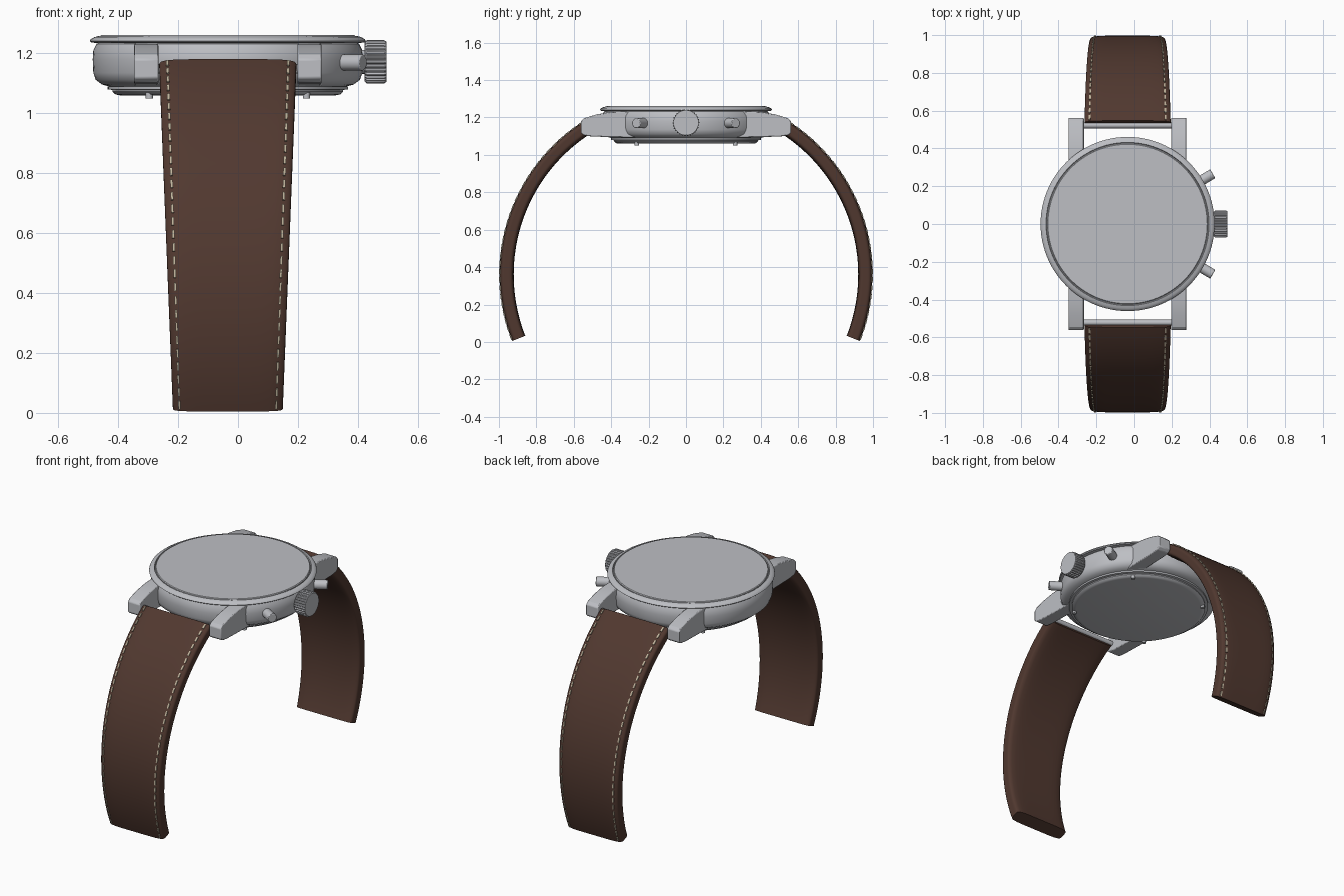
import bpy, bmesh, math
from mathutils import Matrix, Vector

if "Cube" in bpy.data.objects:
    bpy.data.objects.remove(bpy.data.objects["Cube"], do_unlink=True)

CX = -0.034                      # case axis in x
STRAP_Y, STRAP_Z = 0.024, 0.36   # centre of the strap arc
STRAP_R, HALF_T = 0.935, 0.038
A_START, A_END = math.radians(57.5), math.radians(-21.4)


def material(name, rgb, metallic=0.0, rough=0.5):
    m = bpy.data.materials.new(name)
    m.use_nodes = True
    m.diffuse_color = (*rgb, 1)
    bsdf = m.node_tree.nodes["Principled BSDF"]
    bsdf.inputs["Base Color"].default_value = (*rgb, 1)
    bsdf.inputs["Metallic"].default_value = metallic
    bsdf.inputs["Roughness"].default_value = rough
    return m


STEEL = material("steel", (0.51, 0.52, 0.55))
LEATHER = material("brown leather", (0.082, 0.040, 0.029))
THREAD = material("tan thread", (0.52, 0.45, 0.33))


def finish(name, bm, mat, bevel=0.0, angle=35):
    bmesh.ops.recalc_face_normals(bm, faces=bm.faces[:])
    me = bpy.data.meshes.new(name)
    bm.to_mesh(me)
    bm.free()
    ob = bpy.data.objects.new(name, me)
    bpy.context.collection.objects.link(ob)
    me.materials.append(mat)
    if bevel:
        mod = ob.modifiers.new("soft edges", 'BEVEL')
        mod.width, mod.segments = bevel, 2
    bpy.ops.object.select_all(action='DESELECT')
    ob.select_set(True)
    bpy.context.view_layer.objects.active = ob
    bpy.ops.object.shade_smooth_by_angle(angle=math.radians(angle))
    return ob


def loft(bm, rings):
    """Skin a list of closed point rings and cap both ends."""
    vs = [[bm.verts.new(p) for p in ring] for ring in rings]
    n = len(vs[0])
    for a, b in zip(vs, vs[1:]):
        for i in range(n):
            bm.faces.new((a[i], a[(i + 1) % n], b[(i + 1) % n], b[i]))
    bm.faces.new(vs[0])
    bm.faces.new(vs[-1])


def lathe(name, profile, mat=STEEL, sides=96):
    bm = bmesh.new()
    turn = [math.tau * i / sides for i in range(sides)]
    loft(bm, [[(CX + r * math.cos(t), r * math.sin(t), z) for t in turn]
              for r, z in profile])
    return finish(name, bm, mat)


def rod(name, start, end, radius, mat=STEEL, sides=32, bevel=0.004):
    a, b = Vector(start), Vector(end)
    bm = bmesh.new()
    rot = (b - a).to_track_quat('Z', 'Y').to_matrix().to_4x4()
    bmesh.ops.create_cone(bm, cap_ends=True, segments=sides, radius1=radius,
                          radius2=radius, depth=(b - a).length,
                          matrix=Matrix.Translation((a + b) / 2) @ rot)
    return finish(name, bm, mat, bevel)


# Case, bezel, crystal and back
lathe("case", [(0.39, 1.088), (0.42, 1.096), (0.441, 1.112), (0.449, 1.135),
               (0.451, 1.18), (0.449, 1.21), (0.438, 1.232), (0.42, 1.24)])
lathe("bezel", [(0.42, 1.234), (0.455, 1.236), (0.461, 1.241), (0.458, 1.247),
                (0.446, 1.254), (0.432, 1.258), (0.429, 1.25)])
lathe("crystal", [(0.426, 1.245), (0.426, 1.258), (0.422, 1.262)])
lathe("back_plate", [(0.38, 1.092), (0.401, 1.09), (0.401, 1.08),
                     (0.385, 1.078), (0.385, 1.072), (0.375, 1.063), (0.36, 1.06)])

# Back screws
for i in range(4):
    t = math.radians(45 + 90 * i)
    x, y = CX + 0.371 * math.cos(t), 0.371 * math.sin(t)
    rod(f"back_screw_{i + 1}", (x, y, 1.075), (x, y, 1.05), 0.012,
        sides=16, bevel=0)

# Lugs: one side profile extruded across, mirrored to four corners
LUG = [(0.25, 1.092), (0.50, 1.098), (0.545, 1.104), (0.562, 1.118),
       (0.562, 1.18), (0.545, 1.196), (0.48, 1.216), (0.40, 1.23), (0.25, 1.236)]
for sx, side in ((1, "left"), (-1, "right")):
    for sy, end in ((-1, "front"), (1, "back")):
        bm = bmesh.new()
        loft(bm, [[(CX + sx * w, sy * y, z) for y, z in LUG]
                  for w in (0.232, 0.313)])
        finish(f"lug_{end}_{side}", bm, STEEL, 0.005, 25)

# Crown: ribbed wheel on a short stem
rod("crown_stem", (0.36, 0, 1.172), (0.44, 0, 1.172), 0.04)
RIBS = 30
bm = bmesh.new()
rings = []
for x, scale, depth in ((0.422, 0.90, 0), (0.43, 1, 1), (0.488, 1, 1), (0.496, 0.93, 0)):
    ring = []
    for i in range(RIBS * 4):
        r = 0.072 * scale - (0.006 * depth if i % 4 > 1 else 0)
        t = math.tau * i / (RIBS * 4)
        ring.append((x, r * math.cos(t), 1.172 + r * math.sin(t)))
    rings.append(ring)
loft(bm, rings)
finish("crown", bm, STEEL, angle=25)

# Push buttons either side of the crown
for sy, end in ((-1, "front"), (1, "back")):
    d = Vector((math.cos(math.radians(30.5)), sy * math.sin(math.radians(30.5)), 0))
    base = Vector((CX, 0, 1.17))
    rod(f"push_button_{end}", base + d * 0.42, base + d * 0.524, 0.027)


# Straps: rounded section swept along an arc, tapering with height
def half_width(z):
    return 0.183 + 0.047 * z / 1.18


def strap_point(sy, angle, u, lift):
    r = STRAP_R + lift
    z = STRAP_Z + r * math.sin(angle)
    return Vector((CX + u * half_width(z), sy * (STRAP_Y + r * math.cos(angle)), z))


def section(count=48, power=6):
    pts = []
    for i in range(count):
        c, s = math.cos(math.tau * i / count), math.sin(math.tau * i / count)
        k = (abs(c) ** power + abs(s) ** power) ** (-1 / power)
        pts.append((c * k, s * k * HALF_T))
    return pts


STEPS, STITCHES, STITCH_U = 40, 30, 0.88
STITCH_LIFT = HALF_T * (1 - STITCH_U ** 6) ** (1 / 6)
for sy, end in ((-1, "front"), (1, "back")):
    bm = bmesh.new()
    loft(bm, [[strap_point(sy, A_START + (A_END - A_START) * i / STEPS, u, h)
               for u, h in section()] for i in range(STEPS + 1)])
    finish(f"strap_{end}", bm, LEATHER, angle=45)

    # Spring bar at the lug end
    p = strap_point(sy, A_START, 0, 0)
    rod(f"spring_bar_{end}", (CX - 0.25, p.y - sy * 0.004, p.z),
        (CX + 0.25, p.y - sy * 0.004, p.z), 0.016, sides=20, bevel=0)

    # Stitching along both edges of the outer face
    bm = bmesh.new()
    pitch = (A_END - A_START) / STITCHES
    for side in (-1, 1):
        for i in range(STITCHES):
            mid = A_START + pitch * (i + 0.5)
            rings = []
            for a in (mid - pitch * 0.32, mid + pitch * 0.32):
                rings.append([strap_point(sy, a, side * (STITCH_U + du), STITCH_LIFT + h)
                              for du, h in ((-0.02, -0.005), (0.02, -0.005),
                                            (0.02, 0.004), (-0.02, 0.006))])
            loft(bm, rings)
    finish(f"stitching_{end}", bm, THREAD)
